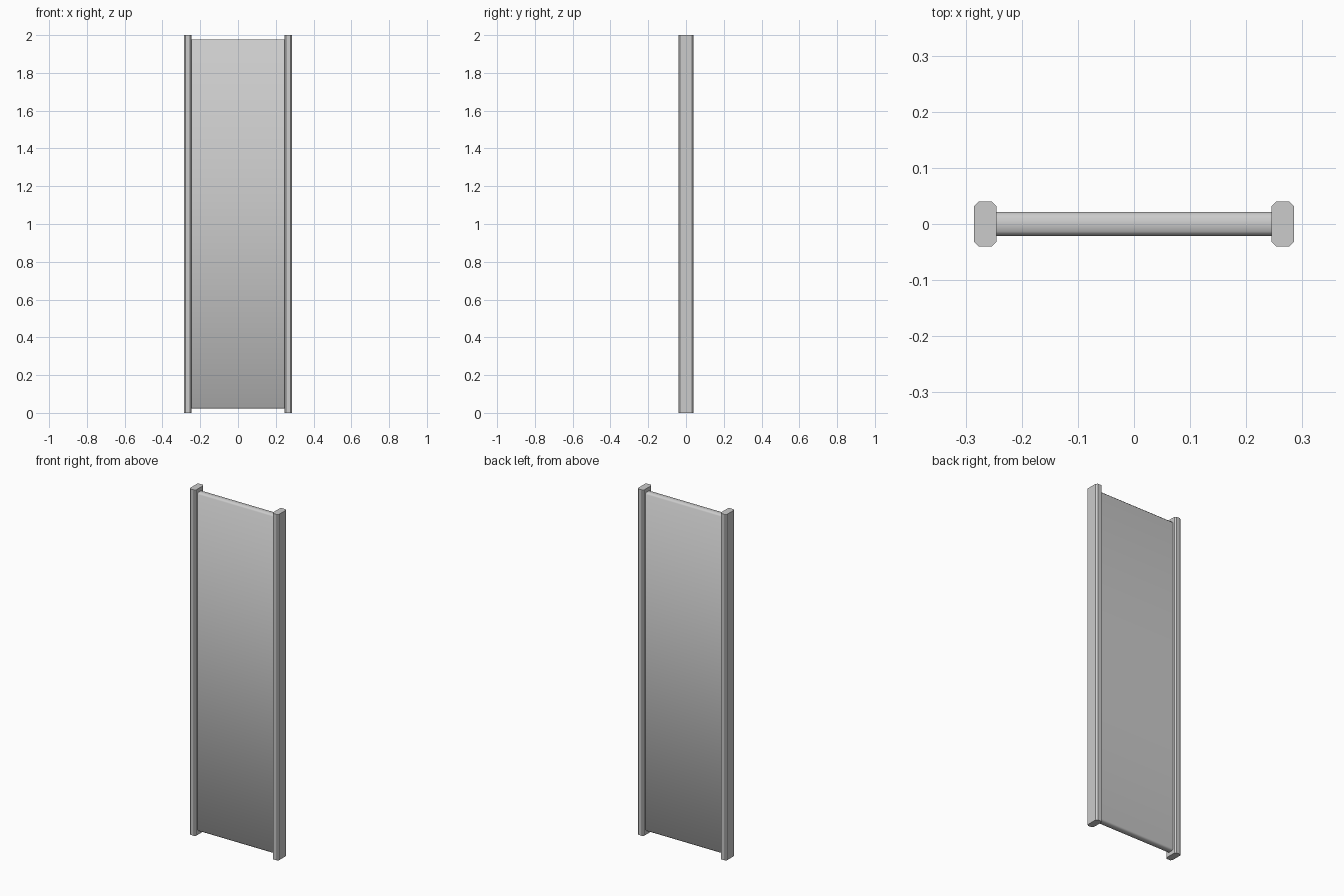
import bpy, bmesh

if "Cube" in bpy.data.objects:
    bpy.data.objects.remove(bpy.data.objects["Cube"])


def prism(name, outline, axis, start, end, smooth=False):
    """Extrude a closed 2D outline along x (outline in y, z) or z (outline in x, y)."""
    def place(p, t):
        return (t, p[0], p[1]) if axis == 'x' else (p[0], p[1], t)
    bm = bmesh.new()
    face = bm.faces.new([bm.verts.new(place(p, start)) for p in outline])
    ext = bmesh.ops.extrude_face_region(bm, geom=[face])
    moved = [v for v in ext['geom'] if isinstance(v, bmesh.types.BMVert)]
    delta = (end - start, 0, 0) if axis == 'x' else (0, 0, end - start)
    bmesh.ops.translate(bm, verts=moved, vec=delta)
    bmesh.ops.recalc_face_normals(bm, faces=bm.faces)
    mesh = bpy.data.meshes.new(name)
    bm.to_mesh(mesh)
    bm.free()
    obj = bpy.data.objects.new(name, mesh)
    bpy.context.collection.objects.link(obj)
    if smooth:
        bpy.ops.object.select_all(action='DESELECT')
        obj.select_set(True)
        bpy.context.view_layer.objects.active = obj
        bpy.ops.object.shade_smooth_by_angle(angle=1.0)
    return obj


def chamfered(cx, cy, hx, hy, c):
    """Rectangle outline with cut corners."""
    return [(cx + x, cy + y) for x, y in (
        (-hx + c, -hy), (hx - c, -hy), (hx, -hy + c), (hx, hy - c),
        (hx - c, hy), (-hx + c, hy), (-hx, hy - c), (-hx, -hy + c))]


# Side posts: chamfered uprights with flat ends
for side, label in ((-1, "left"), (1, "right")):
    prism(label + "_post", chamfered(side * 0.265, 0, 0.02, 0.04, 0.008), 'z', 0, 2)

# Thin panel between the posts, softened along its top and bottom edges
prism("panel", chamfered(0, 1.0, 0.021, 0.978, 0.008), 'x', -0.246, 0.246, smooth=True)
